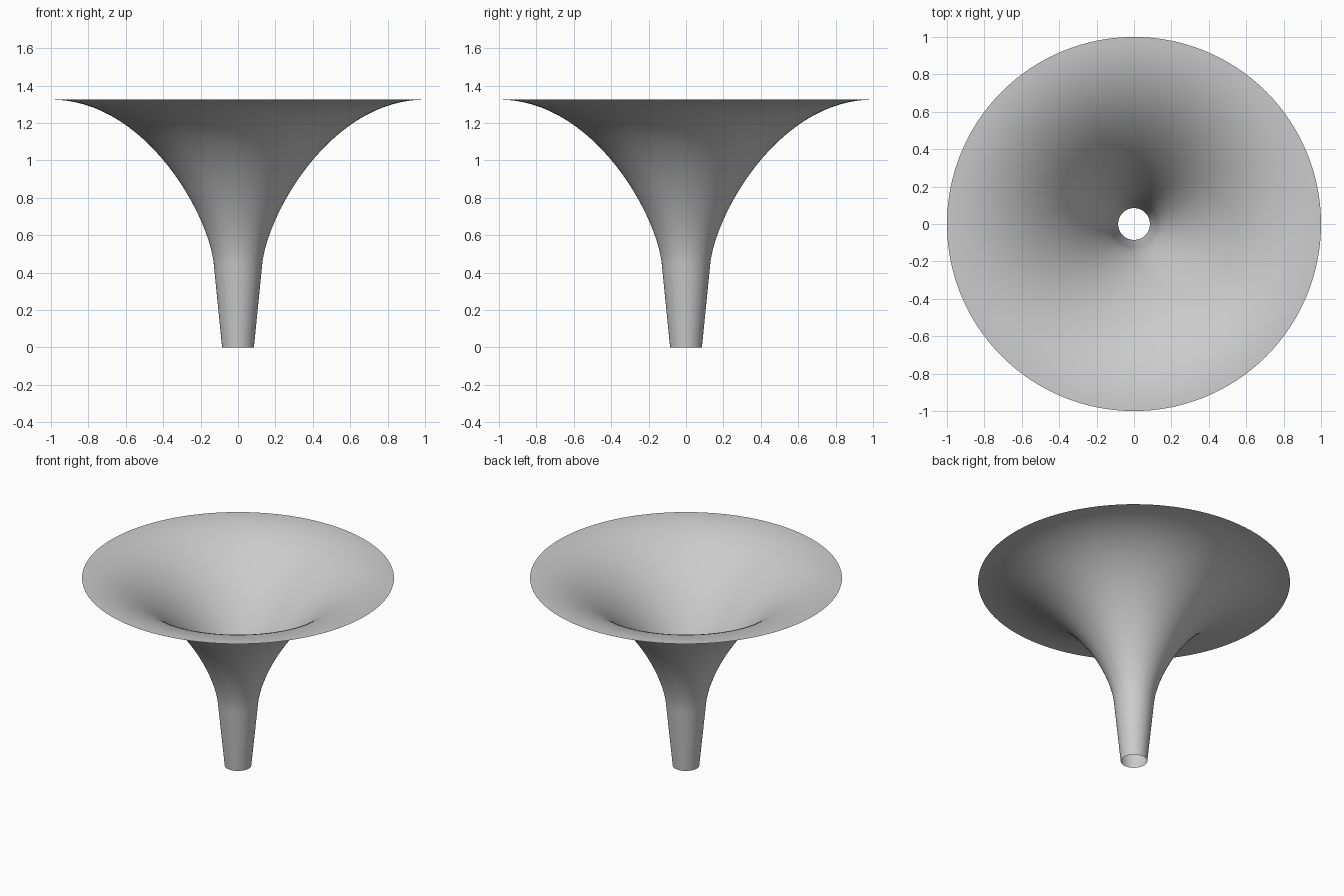
import bpy
import bmesh
import math
from mathutils import Vector
from mathutils.geometry import interpolate_bezier

cube = bpy.data.objects.get("Cube")
if cube:
    bpy.data.objects.remove(cube, do_unlink=True)

SEGMENTS = 128

# Plain grey material
grey = bpy.data.materials.new("light grey")
grey.use_nodes = True
colour = (0.6, 0.6, 0.6, 1)
grey.diffuse_color = colour
grey.node_tree.nodes["Principled BSDF"].inputs["Base Color"].default_value = colour

# Profile: straight tapered neck, then a flare that ends level at the rim
neck_bottom = Vector((0.085, 0, 0))
neck_top = Vector((0.13, 0, 0.45))
rim = Vector((1, 0, 1.325))
flare = interpolate_bezier(neck_top, Vector((0.16, 0, 0.72)),
                           Vector((0.5, 0, 1.325)), rim, 40)
neck = [neck_bottom.lerp(neck_top, i / 8) for i in range(8)]
profile = neck + list(flare)

# Revolve the profile into a thin open sheet
bm = bmesh.new()
verts = [bm.verts.new(p) for p in profile]
edges = [bm.edges.new(pair) for pair in zip(verts, verts[1:])]
bmesh.ops.spin(bm, geom=verts + edges, cent=(0, 0, 0), axis=(0, 0, 1),
               angle=math.tau, steps=SEGMENTS, use_merge=True)
bmesh.ops.remove_doubles(bm, verts=bm.verts, dist=0.0001)
bmesh.ops.recalc_face_normals(bm, faces=bm.faces)
for face in bm.faces:
    face.smooth = True

mesh = bpy.data.meshes.new("flared_horn")
bm.to_mesh(mesh)
bm.free()
mesh.materials.append(grey)
horn = bpy.data.objects.new("flared_horn", mesh)
bpy.context.collection.objects.link(horn)
